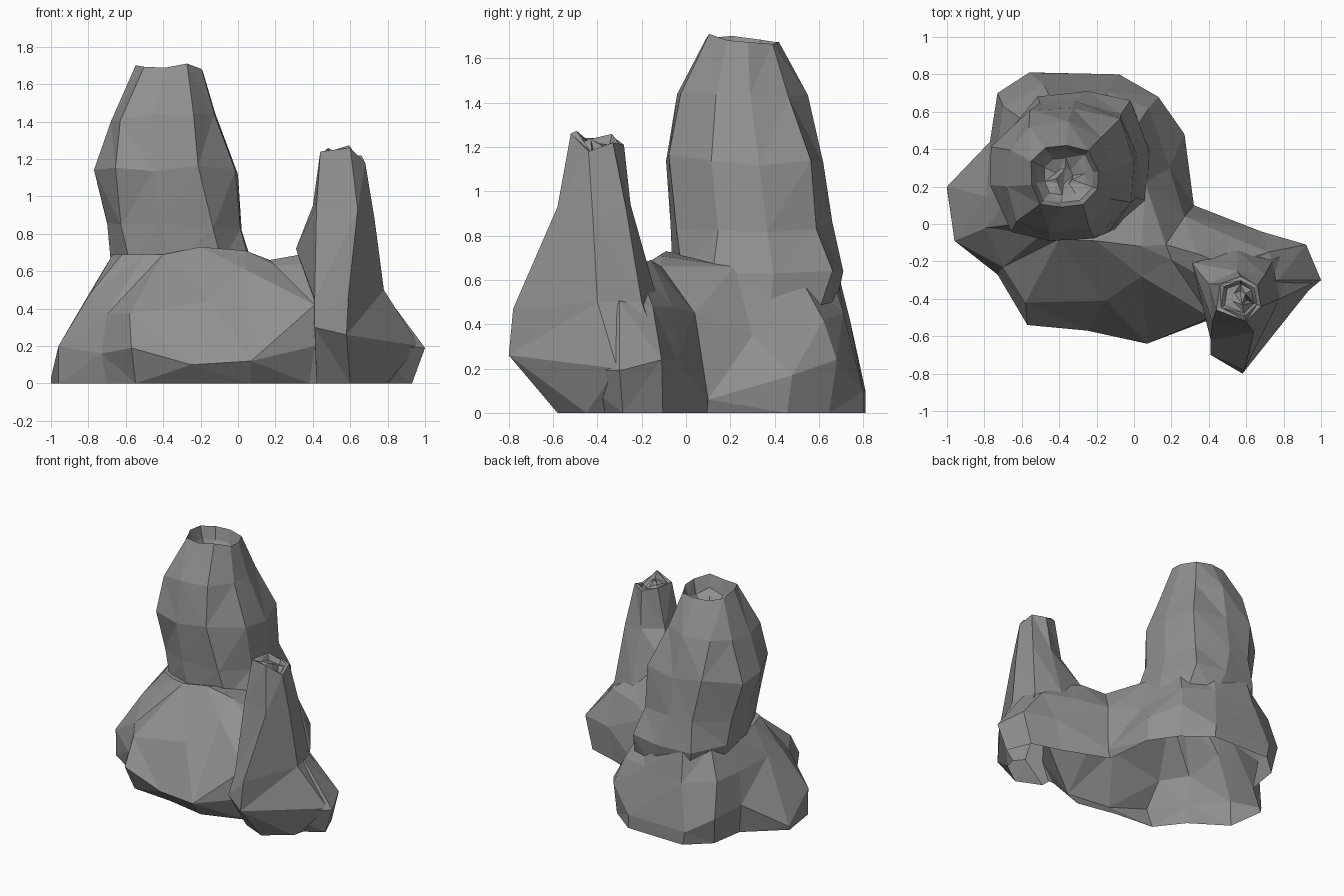
import bpy, bmesh, math, random

if "Cube" in bpy.data.objects:
    bpy.data.objects.remove(bpy.data.objects["Cube"])

random.seed(4)
rock = bpy.data.materials.new("grey_rock")
rock.diffuse_color = (0.28, 0.28, 0.28, 1)
rock.use_nodes = True
rock.node_tree.nodes["Principled BSDF"].inputs["Base Color"].default_value = rock.diffuse_color


def triples(v):
    return [tuple(v[i:i + 3]) for i in range(0, len(v), 3)]


def loft(name, rings):
    """Skin a stack of equal-length closed rings into a flat-shaded rock."""
    bm = bmesh.new()
    rows = [[bm.verts.new(p) for p in r] for r in rings]
    n = len(rows[0])
    for a, b in zip(rows, rows[1:]):
        for i in range(n):
            j = (i + 1) % n
            bm.faces.new((a[i], a[j], b[j], b[i]))
    bm.faces.new(rows[0][::-1])
    bm.faces.new(rows[-1])
    bmesh.ops.triangulate(bm, faces=bm.faces[:], quad_method='SHORT_EDGE')
    bmesh.ops.recalc_face_normals(bm, faces=bm.faces[:])
    me = bpy.data.meshes.new(name)
    bm.to_mesh(me)
    bm.free()
    me.materials.append(rock)
    ob = bpy.data.objects.new(name, me)
    bpy.context.collection.objects.link(ob)
    return ob


def crater(rim, steps, jitter):
    """Rings stepping inward and down from a rim: (scale, drop)."""
    cx = sum(p[0] for p in rim) / len(rim)
    cy = sum(p[1] for p in rim) / len(rim)
    return [[(cx + (x - cx) * s, cy + (y - cy) * s,
              z - d + random.uniform(-jitter, jitter)) for x, y, z in rim]
            for s, d in steps]


def box_ring(x0, x1, y0, y1, z, n=10, turn=0.3, rough=0.04, dz=0.025, p=2.6):
    """Irregular squarish polygon that exactly fills the given x/y extents."""
    pts = []
    for i in range(n):
        a = math.tau * (i + turn + random.uniform(-.12, .12)) / n
        c, s = math.cos(a), math.sin(a)
        r = (abs(c) ** p + abs(s) ** p) ** (-1 / p) * (1 + random.uniform(-rough, rough))
        pts.append((r * c, r * s))
    xs, ys = [q[0] for q in pts], [q[1] for q in pts]

    def fit(v, lo, hi, a, b):
        return a + (v - lo) / (hi - lo) * (b - a)
    return [(fit(x, min(xs), max(xs), x0, x1), fit(y, min(ys), max(ys), y0, y1),
             z + random.uniform(-dz, dz)) for x, y in pts]


# spreading base: belly, shoulder and crown outlines, from the left round the front
belly = triples([
    -1, .2, .03, -.96, -.09, .2, -.73, -.27, .16, -.57, -.54, .19, -.25, -.57, .1,
    .07, -.64, .12, .41, -.51, .2, .7, -.55, .2, 1, -.3, .19, .92, -.11, .24,
    .68, -.04, .24, .32, .1, .06, .27, .48, .17, .13, .68, .24, -.08, .8, .1,
    -.56, .81, .1, -.73, .7, .2, -.77, .44, .22])
shoulder = triples([
    -.79, .15, .49, -.79, -.02, .48, -.7, -.23, .37, -.58, -.42, .37, -.15, -.41, .44,
    .04, -.28, .61, .41, -.5, .42, .6, -.4, .5, .77, -.3, .5, .72, -.15, .48,
    .5, -.06, .48, .27, .04, .45, .19, .3, .35, .08, .62, .42, -.15, .71, .45,
    -.48, .74, .42, -.7, .63, .45, -.73, .4, .45])
crown = triples([
    -.67, .15, .69, -.62, 0, .69, -.5, -.06, .69, -.4, -.08, .69, -.2, -.09, .73,
    .04, -.12, .71, .2, -.19, .63, .36, -.28, .64, .5, -.3, .66, .5, -.22, .66,
    .34, -.16, .69, .17, -.11, .66, .06, .22, .66, 0, .5, .64, -.2, .64, .66,
    -.45, .68, .66, -.6, .56, .66, -.66, .35, .68])


def tuck(p):
    """Ground contact lies a little inside the belly, most at the front."""
    x, y, z = p
    return (x * (.93 if x > .3 else 1 if x < -.9 else .96),
            y if y > .75 else y * .95 if y > -.4 else y * .84, 0)


ground = [tuck(q) for q in belly]
below = [(x, y, -.1) for x, y, z in ground]
base = loft("rock_formation", [below, ground, belly, shoulder, crown])

# tall hollow chimney
sections = [(-.62, .1, -.03, .66, .4), (-.68, .08, -.06, .71, .64),
            (-.7, .02, -.07, .66, .84), (-.77, 0, -.09, .62, 1.14),
            (-.68, -.12, -.04, .55, 1.42)]
tall = [box_ring(*s) for s in sections]
rim = box_ring(-.55, -.19, .09, .42, 1.7, dz=.012)
rim = [(x, y, z - .1 * max(0, y - .12)) for x, y, z in rim]
tall_ob = loft("tall_chimney", tall + [rim] + crater(rim, [(.85, .1), (.6, .15), (.25, .17)], .02))

# short chimney with its jutting front foot
short = [triples(r) for r in (
    [.6, -.58, 0, .78, -.45, 0, .84, -.22, 0, .6, -.12, 0, .42, -.2, 0, .42, -.5, 0],
    [.58, -.8, .26, .97, -.31, .2, .85, -.13, .3, .6, -.1, .35, .4, -.2, .45, .41, -.7, .3],
    [.59, -.78, .47, .78, -.4, .5, .74, -.2, .5, .55, -.14, .55, .31, -.21, .72, .41, -.62, .45],
    [.64, -.58, .93, .73, -.42, .88, .7, -.27, .92, .55, -.25, .94, .4, -.32, .95, .42, -.52, .95],
    [.6, -.52, 1.26, .68, -.44, 1.18, .66, -.33, 1.22, .57, -.28, 1.21,
     .46, -.32, 1.24, .44, -.46, 1.24])]
short.insert(0, [(x, y, -.1) for x, y, z in short[0]])
short_ob = loft("short_chimney", short + crater(short[-1], [(.8, -.005), (.65, .03), (.3, .03)], .015))

# fuse the parts into one shell
bpy.context.view_layer.objects.active = base
for part in (tall_ob, short_ob):
    m = base.modifiers.new("fuse", 'BOOLEAN')
    m.operation, m.solver, m.object = 'UNION', 'EXACT', part
    m.use_self = True
    bpy.ops.object.modifier_apply(modifier=m.name)
    bpy.data.objects.remove(part)

# open the underside at ground level
bm = bmesh.new()
bm.from_mesh(base.data)
bmesh.ops.bisect_plane(bm, geom=bm.verts[:] + bm.edges[:] + bm.faces[:], dist=1e-5,
                       plane_co=(0, 0, 0), plane_no=(0, 0, 1), clear_inner=True)
bm.to_mesh(base.data)
bm.free()
